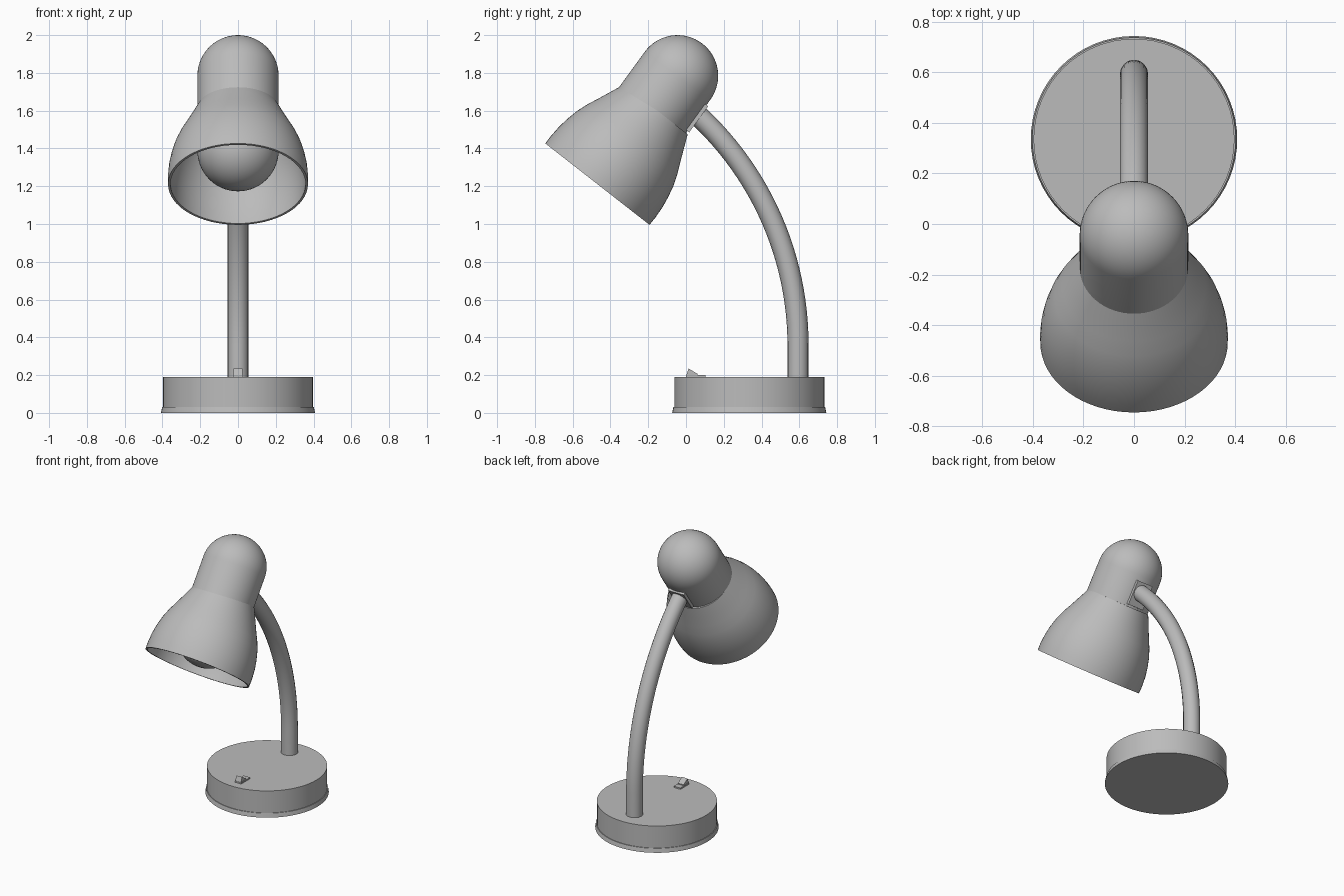
import bpy, bmesh, math
from mathutils import Vector

if "Cube" in bpy.data.objects:
    bpy.data.objects.remove(bpy.data.objects["Cube"])

grey = bpy.data.materials.new("dark_grey")
grey.diffuse_color = (0.5, 0.5, 0.5, 1)
grey.use_nodes = True
grey.node_tree.nodes["Principled BSDF"].inputs["Base Color"].default_value = grey.diffuse_color


def finish(name, bm, loc=(0, 0, 0), tilt=0.0, smooth=True):
    bmesh.ops.remove_doubles(bm, verts=bm.verts, dist=1e-5)
    bmesh.ops.recalc_face_normals(bm, faces=bm.faces)
    me = bpy.data.meshes.new(name)
    bm.to_mesh(me)
    bm.free()
    me.materials.append(grey)
    ob = bpy.data.objects.new(name, me)
    bpy.context.collection.objects.link(ob)
    ob.location = loc
    ob.rotation_euler.x = -math.radians(tilt)   # leans local z towards +y
    if smooth:
        shade(ob)
    return ob


def shade(ob):
    bpy.ops.object.select_all(action='DESELECT')
    ob.select_set(True)
    bpy.context.view_layer.objects.active = ob
    bpy.ops.object.shade_smooth_by_angle(angle=math.radians(35))


def lathe(name, profile, loc, tilt=0.0, seg=64, closed=False, xscale=lambda z: 1.0):
    """Revolve (radius, z) points around local z."""
    bm = bmesh.new()
    vs = [bm.verts.new((r, 0, z)) for r, z in profile]
    pairs = list(zip(vs, vs[1:])) + ([(vs[-1], vs[0])] if closed else [])
    es = [bm.edges.new(p) for p in pairs]
    bmesh.ops.spin(bm, geom=vs + es, cent=(0, 0, 0), axis=(0, 0, 1),
                   angle=math.tau, steps=seg, use_duplicate=False)
    for v in bm.verts:
        v.co.x *= xscale(v.co.z)
    return finish(name, bm, loc, tilt)


def prism(name, profile, half_width):
    """Extrude a (y, z) outline along x."""
    bm = bmesh.new()
    f = bm.faces.new([bm.verts.new((-half_width, y, z)) for y, z in profile])
    ex = bmesh.ops.extrude_face_region(bm, geom=[f])["geom"]
    moved = [g for g in ex if isinstance(g, bmesh.types.BMVert)]
    bmesh.ops.translate(bm, verts=moved, vec=(2 * half_width, 0, 0))
    return finish(name, bm, smooth=False)


# Round base with a slightly flared foot
lathe("base", [(0, 0), (0.408, 0), (0.402, 0.03), (0.397, 0.03),
               (0.397, 0.19), (0, 0.19)], (0, 0.335, 0))

# Rocker switch on the base
prism("switch_plate", [(0.0, 0.185), (0.0, 0.2), (0.102, 0.2), (0.102, 0.185)], 0.026)
prism("switch_rocker", [(0.0, 0.195), (0.014, 0.235), (0.06, 0.207), (0.06, 0.195)], 0.023)

# Curved arm: short straight stem followed by a circular arc
R, z0, y0, end = 1.659, 0.36, 0.593, math.asin(1.215 / 1.659)
path = [(0, y0, 0.18)]
path += [(0, y0 - R + R * math.cos(end * i / 24), z0 + R * math.sin(end * i / 24))
         for i in range(25)]
cu = bpy.data.curves.new("arm", 'CURVE')
cu.dimensions = '3D'
cu.bevel_depth = 0.056
cu.bevel_resolution = 6
cu.use_fill_caps = True
sp = cu.splines.new('POLY')
sp.points.add(len(path) - 1)
for p, co in zip(sp.points, path):
    p.co = (*co, 1)
cu.materials.append(grey)
arm = bpy.data.objects.new("arm", cu)
bpy.context.collection.objects.link(arm)
bpy.ops.object.select_all(action='DESELECT')
arm.select_set(True)
bpy.context.view_layer.objects.active = arm
bpy.ops.object.convert(target='MESH')
shade(bpy.context.object)

# Bracket joining arm and lamp head
bm = bmesh.new()
bmesh.ops.create_cube(bm, size=1)
bmesh.ops.scale(bm, verts=bm.verts, vec=(0.125, 0.06, 0.17))
finish("arm_bracket", bm, (0, 0.043, 1.572), 36, smooth=False)

# Lamp head: domed socket housing whose rounded lower end is the bulb
top, low, rad = Vector((0, -0.045, 1.785)), Vector((0, -0.333, 1.388)), 0.215
length = (top - low).length
housing = 0.26
quarter = [(rad * math.cos(math.pi / 2 * i / 16), rad * math.sin(math.pi / 2 * i / 16))
           for i in range(17)]
dome = [(r, length + z) for r, z in quarter]
lathe("socket_housing", [(0, housing - 0.01), (rad, housing - 0.01)] + dome, low, 36)
bulb = [(r, -z) for r, z in reversed(quarter)]
lathe("bulb", bulb + [(rad - 0.004, housing)], low, 36)

# Bell shade, thin walled, slightly wider across x
outer = [(0.350, 0), (0.351, 0.05), (0.347, 0.115), (0.338, 0.175), (0.323, 0.24),
         (0.302, 0.3), (0.275, 0.36), (0.245, 0.43), (0.214, 0.502)]
inner = [(r - 0.012, z) for r, z in reversed(outer)]
lathe("shade", outer + inner, (0, -0.469, 1.211), 38, closed=True,
      xscale=lambda z: 1 + 0.058 * (1 - (z / 0.502) ** 2))
